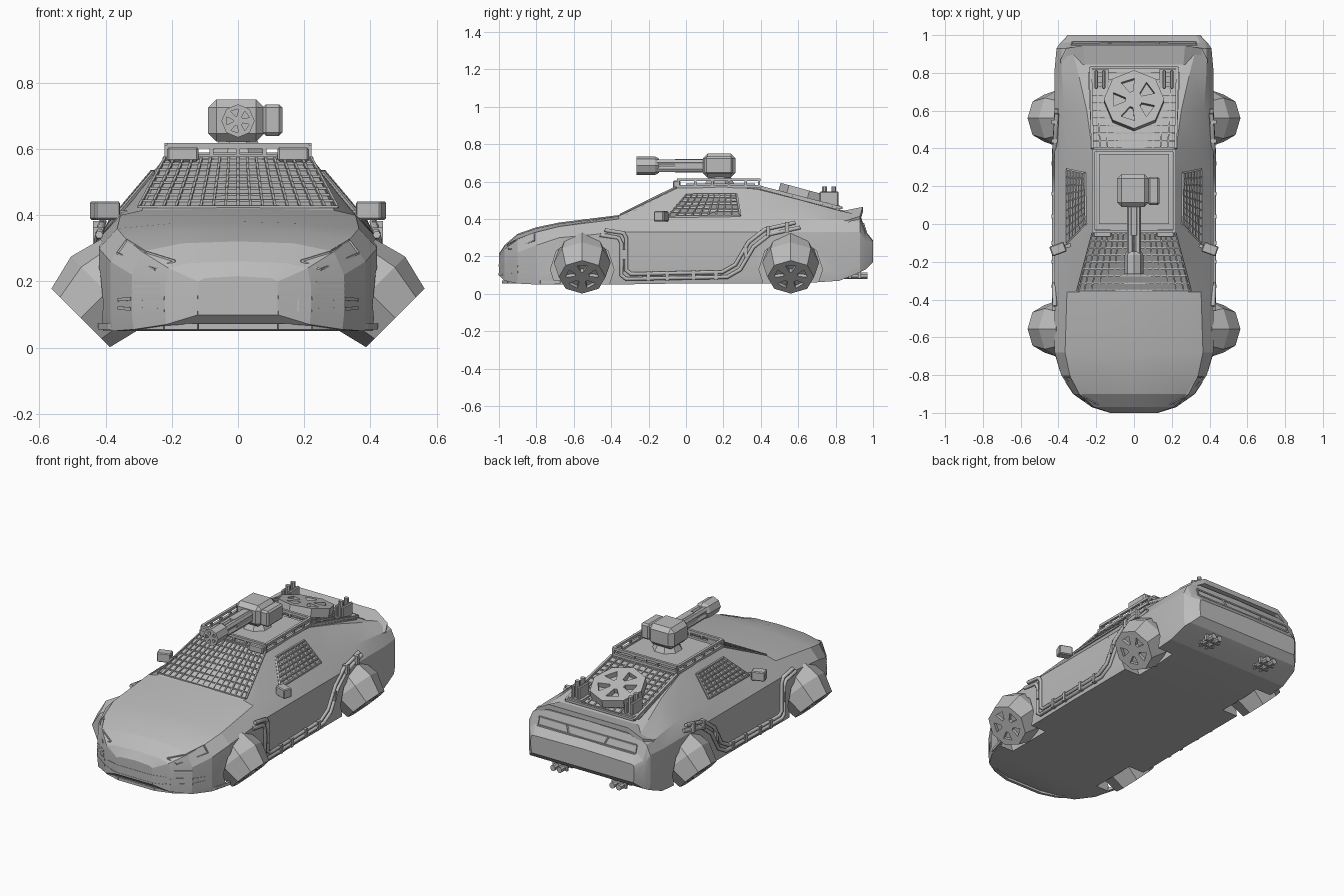
import bpy, bmesh, math
from mathutils import Matrix, Vector as V

if "Cube" in bpy.data.objects:
    bpy.data.objects.remove(bpy.data.objects["Cube"])

paint = bpy.data.materials.new("plain_grey")
paint.use_nodes = True
paint.diffuse_color = (0.5, 0.5, 0.5, 1)
paint.node_tree.nodes["Principled BSDF"].inputs["Base Color"].default_value = (0.5, 0.5, 0.5, 1)


def make(name, bm):
    bmesh.ops.recalc_face_normals(bm, faces=bm.faces)
    me = bpy.data.meshes.new(name)
    bm.to_mesh(me)
    bm.free()
    me.materials.append(paint)
    ob = bpy.data.objects.new(name, me)
    bpy.context.collection.objects.link(ob)
    return ob


def cut(ob, cutter):
    cutter.hide_render = True
    mod = ob.modifiers.new("cut", 'BOOLEAN')
    mod.operation, mod.solver, mod.object = 'DIFFERENCE', 'EXACT', cutter
    dg = bpy.context.evaluated_depsgraph_get()
    mesh = bpy.data.meshes.new_from_object(ob.evaluated_get(dg))
    ob.modifiers.clear()
    ob.data = mesh
    bpy.data.objects.remove(cutter)


def bar(bm, a, b, r=0.006, sides=4, r2=None):
    a, b = V(a), V(b)
    m = Matrix.Translation((a + b) / 2) @ (b - a).to_track_quat('Z', 'Y').to_matrix().to_4x4()
    m = m @ Matrix.Rotation(math.pi / sides, 4, 'Z')
    bmesh.ops.create_cone(bm, cap_ends=True, segments=sides, radius1=r, radius2=r2 or r,
                          depth=(b - a).length, matrix=m)


def box(bm, lo, hi, bevel=0, turn=Matrix()):
    lo, hi = V(lo), V(hi)
    m = Matrix.Translation((lo + hi) / 2) @ turn @ Matrix.Diagonal((hi - lo).to_4d())
    vs = bmesh.ops.create_cube(bm, size=1, matrix=m)["verts"]
    if bevel:
        edges = list({e for v in vs for e in v.link_edges})
        bmesh.ops.bevel(bm, geom=edges, offset=bevel, segments=1, affect='EDGES')


def loop(bm, pts, r=0.006):
    for a, b in zip(pts, pts[1:] + pts[:1]):
        bar(bm, a, b, r)


def mesh_grid(bm, corners, across, along, r=0.0055):
    # protective mesh over a four-cornered opening
    a, b, c, d = map(V, corners)
    for i in range(across + 1):
        t = i / across
        bar(bm, a.lerp(b, t), d.lerp(c, t), r)
    for i in range(along + 1):
        t = i / along
        bar(bm, a.lerp(d, t), b.lerp(c, t), r)


def vented_drum(name, rings, sides, inner, outer, depth, matrix):
    # turned drum with five wedge openings in its outer face
    bm = bmesh.new()
    loops = [[bm.verts.new((r * math.cos(math.tau * i / sides), r * math.sin(math.tau * i / sides), z))
              for i in range(sides)] for r, z in rings]
    for p, q in zip(loops, loops[1:]):
        for i in range(sides):
            bm.faces.new((p[i], p[(i + 1) % sides], q[(i + 1) % sides], q[i]))
    bm.faces.new(loops[0])
    bm.faces.new(loops[-1])
    top = max(z for r, z in rings)
    drum = make(name, bm)
    bm = bmesh.new()
    for k in range(5):
        mid = math.tau * (k + 0.5) / 5
        quad = [(inner, -.2), (outer, -.33), (outer, .33), (inner, .2)]
        f = bm.faces.new([bm.verts.new((r * math.cos(mid + t), r * math.sin(mid + t), top - depth)) for r, t in quad])
        ext = bmesh.ops.extrude_face_region(bm, geom=[f])["geom"]
        bmesh.ops.translate(bm, verts=[v for v in ext if isinstance(v, bmesh.types.BMVert)], vec=(0, 0, depth + .01))
    cut(drum, make(name + "_cutter", bm))
    drum.matrix_world = matrix


# Body stations: y, floor, half width, waist z, shoulder x, shoulder z, top x, top z
stations = [
    (-1, .10, .12, .17, .12, .20, .10, .21), (-.97, .07, .22, .19, .21, .24, .15, .255),
    (-.9, .055, .32, .22, .29, .29, .17, .315), (-.8, .05, .385, .26, .34, .33, .18, .35),
    (-.68, .05, .42, .3, .365, .36, .2, .375), (-.36, .05, .42, .33, .355, .40, .29, .415),
    (-.05, .055, .42, .33, .35, .41, .22, .565), (.2, .055, .42, .33, .35, .415, .22, .575),
    (.38, .055, .42, .33, .355, .415, .22, .56), (.6, .055, .42, .33, .37, .41, .25, .505),
    (.82, .07, .42, .33, .385, .395, .3, .445), (.93, .115, .41, .33, .385, .385, .33, .42),
    (.96, .13, .39, .28, .38, .3, .35, .33), (1, .17, .35, .25, .345, .275, .33, .28)]
bm = bmesh.new()
rows = []
for y, zb, w, zm, ws, zs, wt, zt in stations:
    half = [(w * .985, zb), (w, zb + .04), (w, zm), (ws, zs), (wt, zt)]
    prof = [(0, zb)] + half + [(0, zt + .006)] + [(-x, z) for x, z in reversed(half)]
    rows.append([bm.verts.new((x, y, z)) for x, z in prof])
n = len(rows[0])
for p, q in zip(rows, rows[1:]):
    for i in range(n):
        bm.faces.new((p[i], p[(i + 1) % n], q[(i + 1) % n], q[i]))
bm.faces.new(rows[0])
bm.faces.new(rows[-1])
body = make("car_body", bm)
bm = bmesh.new()
for y in (-.555, .56):
    for s in (-1, 1):
        bar(bm, (s * .31, y, .13), (s * .6, y, .13), .17, 10)
cut(body, make("arch_cutter", bm))
bpy.context.view_layer.objects.active = body
body.select_set(True)
bpy.ops.object.shade_smooth_by_angle(angle=math.radians(15))

# Wheels, strongly tilted
for s, side in ((1, "left"), (-1, "right")):
    for y, end in ((-.555, "front"), (.56, "rear")):
        m = Matrix.Translation((s * .475, y, .09)) @ Matrix.Rotation(s * math.radians(135), 4, 'Y')
        vented_drum(f"{end}_{side}_wheel", [(.125, -.21), (.152, -.11), (.125, 0)], 8, .04, .088, .02, m)

# Window guards
bm = bmesh.new()
mesh_grid(bm, [(-.3, -.35, .425), (.3, -.35, .425), (.22, -.05, .574), (-.22, -.05, .574)], 16, 8)
mesh_grid(bm, [(-.22, .4, .562), (.22, .4, .562), (.24, .8, .457), (-.24, .8, .457)], 11, 10)
for s in (-1, 1):
    pts = [(s * .355, -.1, .412), (s * .356, .29, .418), (s * .26, .27, .532), (s * .255, 0, .53)]
    mesh_grid(bm, pts, 9, 6)
    loop(bm, pts, .007)
make("window_guards", bm)

# Roof rack with hatch and lamps
bm = bmesh.new()
box(bm, (-.185, .0, .57), (.185, .37, .59))
for z in (.575, .61):
    loop(bm, [(-.215, -.04, z), (.215, -.04, z), (.215, .39, z), (-.215, .39, z)], .011)
for x in (-.215, -.08, 0, .08, .215):
    for y in (-.04, .39):
        bar(bm, (x, y, .565), (x, y, .612), .009)
for s in (-1, 1):
    for y in (.05, .14, .23, .32):
        bar(bm, (s * .215, y, .565), (s * .215, y, .612), .009)
    box(bm, (s * .167 - .047, -.07, .563), (s * .167 + .047, -.03, .605), .005)
make("roof_rack", bm)

# Turret
bm = bmesh.new()
bar(bm, (0, .18, .58), (0, .18, .63), .09, 8, .06)
box(bm, (-.09, .09, .622), (.08, .265, .75), .025)
box(bm, (.075, .1, .64), (.134, .25, .735), .01)
for x, z in ((-.02, .668), (.02, .668), (-.02, .702), (.02, .702)):
    bar(bm, (x, -.17, z), (x, .1, z), .018, 6)
bar(bm, (0, -.06, .685), (0, .1, .685), .038, 8)
make("roof_turret", bm)
muzzle = Matrix.Translation((0, -.265, .685)) @ Matrix.Rotation(math.pi / 2, 4, 'X')
vented_drum("turret_muzzle", [(.038, -.12), (.05, -.1), (.05, 0)], 8, .016, .036, .015, muzzle)

# Rear fan and its brackets
tilt = Matrix.Rotation(math.radians(-15), 4, 'X')
vented_drum("rear_fan", [(.14, -.07), (.16, -.05), (.16, 0)], 8, .045, .115, .03,
            Matrix.Translation((0, .66, .552)) @ tilt)
bm = bmesh.new()
for s in (-1, 1):
    box(bm, (s * .18 - .045, .71, .44), (s * .18 + .045, .82, .475))
    for x in (.16, .2):
        box(bm, (s * x - .009, .715, .45), (s * x + .009, .815, .548), .005)
    for y in (.74, .79):
        bar(bm, (s * .18, y, .45), (s * .18, y, .575), .014, 8)
    bar(bm, (s * .22, .4, .57), (s * .23, .83, .46), .01)
bar(bm, (-.23, .83, .46), (.23, .83, .46), .01)
make("fan_brackets", bm)

# Rear wing, drooping toward its ends
bm = bmesh.new()
span = [(-.39, .87, .395), (-.36, .93, .415), (-.27, .945, .465), (.27, .945, .465), (.36, .93, .415), (.39, .87, .395)]
edge = [[bm.verts.new((x * k, y - d, z - h)) for x, y, z in span]
        for k, d, h in ((1, 0, 0), (.97, .1, .02), (.97, .09, .045), (1, 0, .03))]
for p, q in zip(edge, edge[1:] + edge[:1]):
    for i in range(len(span) - 1):
        bm.faces.new((p[i], p[i + 1], q[i + 1], q[i]))
for i in (0, -1):
    bm.faces.new([e[i] for e in edge])
make("rear_wing", bm)

# Tail lamps
bm = bmesh.new()
loop(bm, [(-.33, .948, .375), (.33, .948, .375), (.33, .962, .33), (-.33, .962, .33)], .006)
for s in (-1, 1):
    bar(bm, (s * .14, .948, .375), (s * .12, .962, .33), .005)
make("tail_lamps", bm)

# Twin exhausts
bm = bmesh.new()
for s in (-1, 1):
    for x in (.178, .222):
        bar(bm, (s * x, .78, .097), (s * x, .97, .097), .018, 8)
    for y in (.87, .92):
        box(bm, (s * .2 - .05, y, .082), (s * .2 + .05, y + .015, .118))
make("exhausts", bm)

# Door mirrors
bm = bmesh.new()
for s in (-1, 1):
    box(bm, (s * .402 - .04, -.16, .386), (s * .402 + .04, -.105, .442), .005, Matrix.Rotation(s * -.35, 4, 'Z'))
    bar(bm, (s * .335, -.11, .405), (s * .39, -.13, .41), .012)
make("door_mirrors", bm)

# Side pipes with clamps
path = [(-.46, .315), (-.36, .3), (-.345, .27), (-.345, .1), (-.32, .08),
        (.22, .09), (.29, .13), (.36, .25), (.45, .32), (.61, .355)]
bm = bmesh.new()
for s, side in ((1, "left"), (-1, "right")):
    for k in (0, 1):
        cu = bpy.data.curves.new(f"{side}_pipe", 'CURVE')
        cu.dimensions, cu.bevel_depth, cu.bevel_resolution, cu.use_fill_caps = '3D', .012, 1, True
        sp = cu.splines.new('POLY')
        sp.points.add(len(path) - 1)
        for p, (y, z) in zip(sp.points, path):
            x = .423 - max(0, z - .3) * .25
            p.co = (s * x, y + .026 * k * (1 if y < 0 else -1), z + .026 * k, 1)
        cu.materials.append(paint)
        bpy.context.collection.objects.link(bpy.data.objects.new(f"{side}_pipe_{k + 1}", cu))
    for y, z in ((-.33, .2), (-.2, .085), (-.1, .085), (.04, .09), (.16, .09), (.32, .21), (.44, .325), (.54, .345)):
        box(bm, (s * .422 - .016, y - .01, z - .016), (s * .422 + .016, y + .01, z + .038))
    # door handle and seams
    bar(bm, (s * .416, .19, .325), (s * .416, .28, .325), .006)
    bar(bm, (s * .418, .3, .15), (s * .418, .3, .33), .003)
make("pipe_clamps_and_door_trim", bm)

# Nose details following the plan curve
def nose(x, z, inset):
    pts = [(0, -1), (.12, -1), (.22, -.97), (.32, -.9), (.385, -.8), (.42, -.68)]
    for (a, p), (b, q) in zip(pts, pts[1:]):
        if abs(x) <= b:
            return V((x, p + inset + (q - p) * (abs(x) - a) / (b - a), z))


def strip(bm, xs, z0, z1, r, inset=.004):
    pts = [nose(x, z0 + (z1 - z0) * i / (len(xs) - 1), inset) for i, x in enumerate(xs)]
    for a, b in zip(pts, pts[1:]):
        bar(bm, a, b, r)


bm = bmesh.new()
curve = [-.18, -.12, 0, .12, .18]
for z, r in ((.105, .008), (.12, .004), (.135, .004), (.152, .008)):
    strip(bm, curve, z, z, r)
for x in (-.18, -.02, .02, .18):
    bar(bm, nose(x, .105, .004), nose(x, .152, .004), .006)
strip(bm, [-.415, -.385, -.32, -.22, -.12, .12, .22, .32, .385, .415], .064, .064, .012, .025)
for s in (-1, 1):
    strip(bm, [s * .18, s * .22, s * .32, s * .36], .11, .12, .007)
    strip(bm, [s * .18, s * .22, s * .32, s * .36], .152, .145, .007)
    for z in (.16, .177, .195):
        strip(bm, [s * .235, s * .27, s * .32], z, z, .006)
    # headlamp outlines
    loop(bm, [V((s * .19, -.955, .262)), V((s * .275, -.91, .288)), V((s * .335, -.81, .326)),
              V((s * .365, -.81, .285)), V((s * .25, -.947, .236))], .004)
make("nose_trim", bm)
